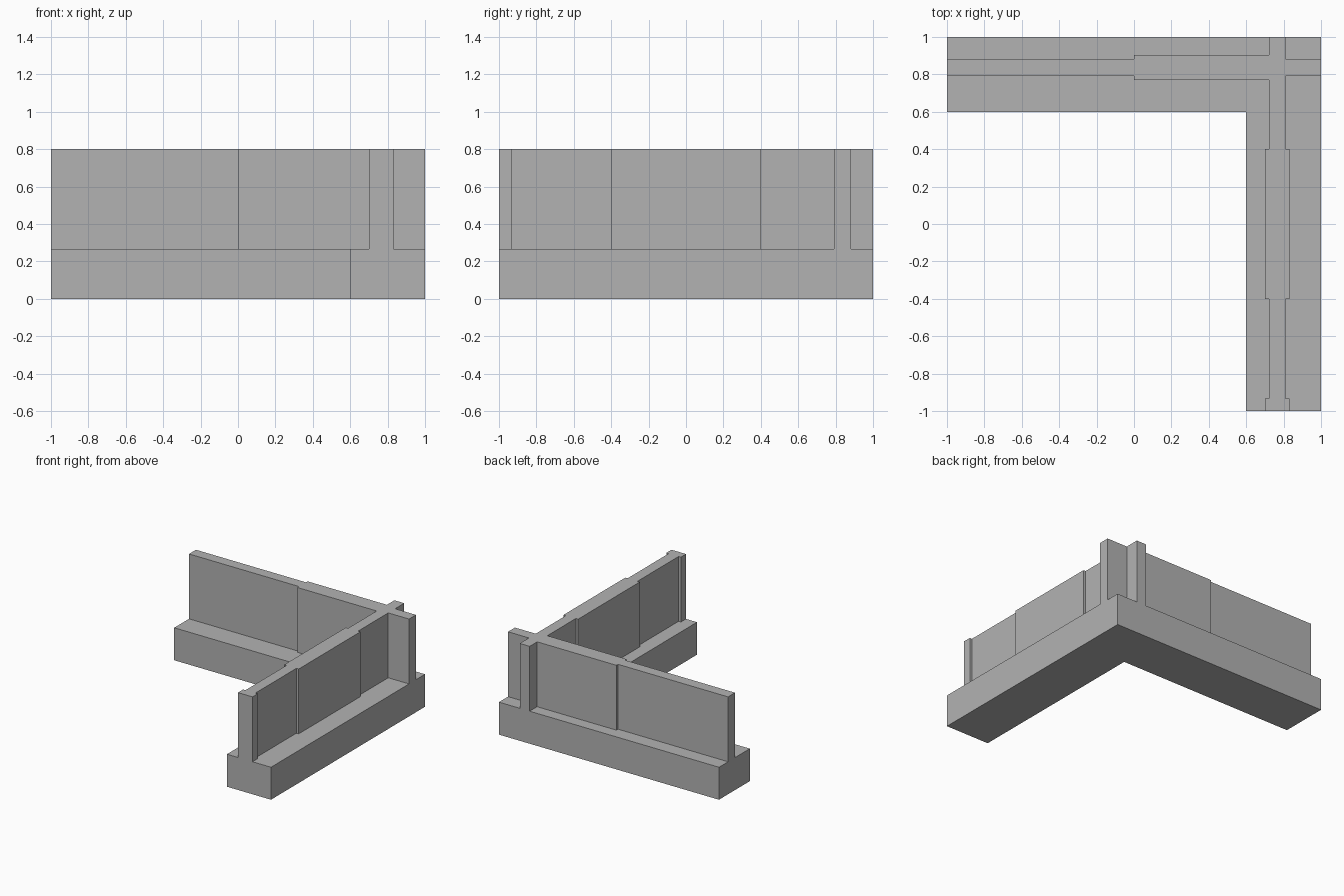
import bpy
import bmesh
from mathutils import Vector

cube = bpy.data.objects.get("Cube")
if cube:
    bpy.data.objects.remove(cube, do_unlink=True)

# One flat concrete grey
concrete = bpy.data.materials.new("concrete_grey")
concrete.use_nodes = True
grey = (0.45, 0.45, 0.45, 1)
concrete.diffuse_color = grey
concrete.node_tree.nodes["Principled BSDF"].inputs["Base Color"].default_value = grey

FOOT_TOP, WALL_TOP = 0.267, 0.8
THIN, THICK = 0.045, 0.066          # half thicknesses of panels and piers
CENTRE = Vector((0.766, 0.837))     # where the two walls cross


def extrude_plan(name, outline, bottom, top):
    """Extrude a counterclockwise plan outline into a closed solid."""
    bm = bmesh.new()
    face = bm.faces.new([bm.verts.new((x, y, bottom)) for x, y in outline])
    result = bmesh.ops.extrude_face_region(bm, geom=[face], use_keep_orig=True)
    for item in result["geom"]:
        if isinstance(item, bmesh.types.BMVert):
            item.co.z = top
    bmesh.ops.recalc_face_normals(bm, faces=bm.faces)
    mesh = bpy.data.meshes.new(name)
    bm.to_mesh(mesh)
    bm.free()
    mesh.materials.append(concrete)
    obj = bpy.data.objects.new(name, mesh)
    bpy.context.collection.objects.link(obj)
    return obj


def arm(direction, stations):
    """Both sides of one wall arm, from (distance, half thickness) stations."""
    along = Vector(direction)
    side = Vector((-along.y, along.x))
    right = [CENTRE + along * d - side * h for d, h in stations]
    left = [CENTRE + along * d + side * h for d, h in stations]
    return right + left[::-1]


def corner(x, y):
    return [CENTRE + Vector((x, y))]


# L-shaped footing
extrude_plan("footing", [(-1, 0.6), (0.6, 0.6), (0.6, -1), (1, -1), (1, 1), (-1, 1)],
             0, FOOT_TOP)

# Crossing walls: thin panels, thicker piers and short stubs past the corner
cx, cy = CENTRE
outline = corner(THIN, -THIN) + arm((1, 0), [(1 - cx, THIN)])
outline += corner(THIN, THIN) + arm((0, 1), [(1 - cy, THIN)])
outline += corner(-THIN, THICK)
outline += arm((-1, 0), [(cx, THICK), (cx, THIN), (cx + 1, THIN)])
outline += corner(-THIN, -THICK)
outline += arm((0, -1), [(cy - 0.4, THIN), (cy - 0.4, THICK),
                         (cy + 0.4, THICK), (cy + 0.4, THIN),
                         (cy + 0.933, THIN), (cy + 0.933, THICK),
                         (cy + 1, THICK)])
extrude_plan("walls", outline, FOOT_TOP, WALL_TOP)
